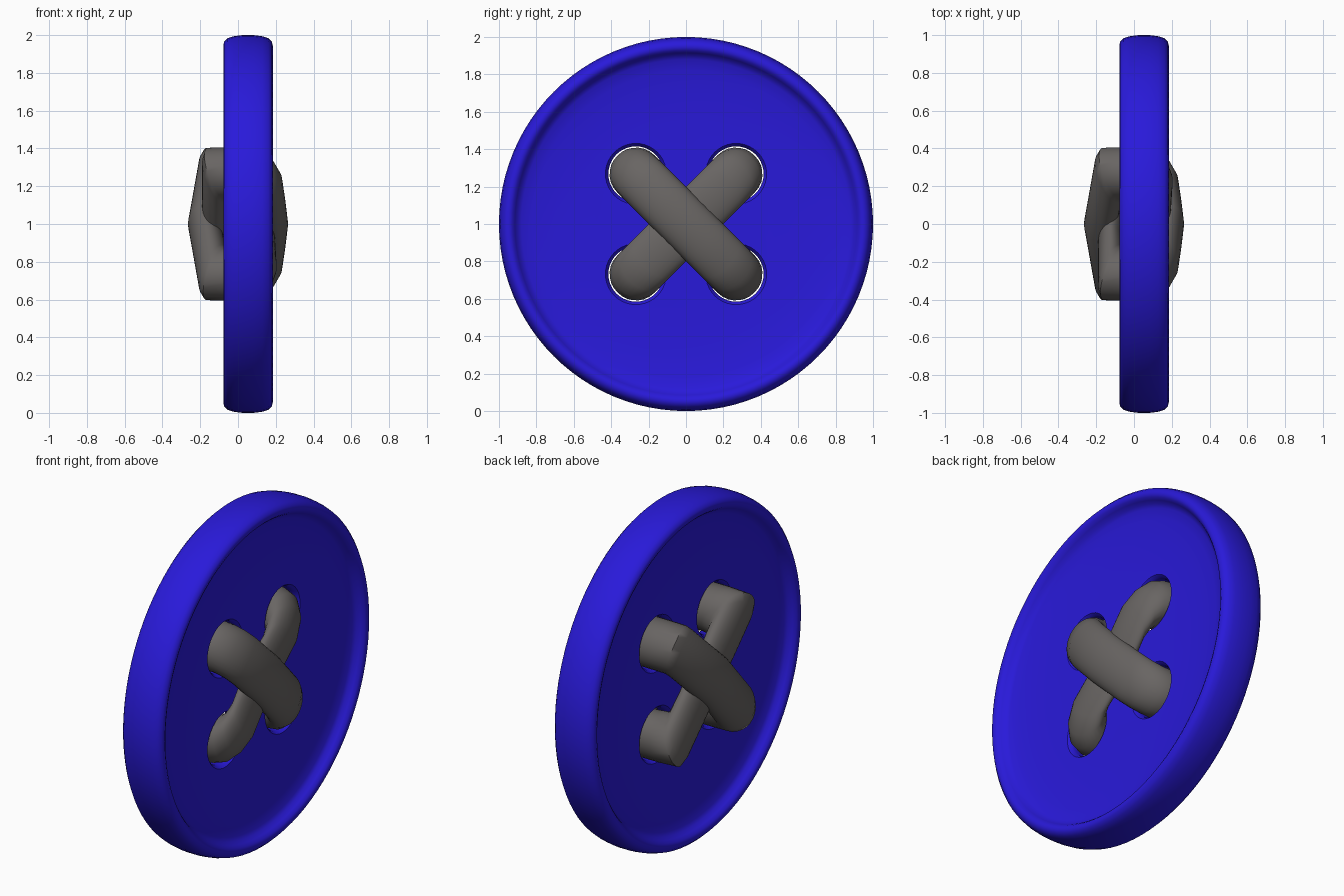
import bpy, bmesh, math
from mathutils import Vector

if "Cube" in bpy.data.objects:
    bpy.data.objects.remove(bpy.data.objects["Cube"])


def finish(name, bm, rgb=None):
    bmesh.ops.recalc_face_normals(bm, faces=bm.faces)
    me = bpy.data.meshes.new(name)
    bm.to_mesh(me)
    bm.free()
    ob = bpy.data.objects.new(name, me)
    bpy.context.collection.objects.link(ob)
    if rgb:
        mat = bpy.data.materials.new(name + "_colour")
        mat.diffuse_color = (*rgb, 1)
        mat.use_nodes = True
        mat.node_tree.nodes["Principled BSDF"].inputs["Base Color"].default_value = mat.diffuse_color
        me.materials.append(mat)
    return ob


def smooth(ob, angle):
    bpy.ops.object.select_all(action='DESELECT')
    ob.select_set(True)
    bpy.context.view_layer.objects.active = ob
    bpy.ops.object.shade_smooth_by_angle(angle=math.radians(angle))


def skin(bm, rings, closed):
    n = len(rings[0])
    pairs = list(zip(rings, rings[1:]))
    if closed:
        pairs.append((rings[-1], rings[0]))
    for a, b in pairs:
        for i in range(n):
            j = (i + 1) % n
            bm.faces.new((a[i], a[j], b[j], b[i]))


def lathe(bm, profile, cy, cz, n):
    # Profile of (x, radius) turned about an axis along x, ends capped flat
    rings = [[bm.verts.new((x, cy + r * math.cos(2 * math.pi * i / n),
                            cz + r * math.sin(2 * math.pi * i / n)))
              for i in range(n)] for x, r in profile]
    skin(bm, rings, False)
    bm.faces.new(rings[0])
    bm.faces.new(rings[-1])


# Button disc: rounded rim with a gently dished face on both sides
MID = 0.053
half = [(0.05, 0.55), (0.056, 0.7), (0.066, 0.82), (0.077, 0.88), (0.088, 0.902),
        (0.108, 0.915), (0.123, 0.928), (0.131, 0.945), (0.126, 0.966),
        (0.108, 0.984), (0.075, 0.994), (0.03, 1.0)]
profile = [(MID - d, r) for d, r in half] + [(MID + d, r) for d, r in reversed(half)]
bm = bmesh.new()
lathe(bm, profile, 0, 1, 96)
disc = finish("button_disc", bm, (0.022, 0.01, 0.70))

# Four thread holes with slightly eased edges
bm = bmesh.new()
flare = [(0.09, 0.20), (0.05, 0.163), (0.035, 0.151), (0.02, 0.147)]
flare = [(MID - d, r) for d, r in flare] + [(MID + d, r) for d, r in reversed(flare)]
for sy in (-1, 1):
    for sz in (-1, 1):
        lathe(bm, flare, sy * 0.268, 1 + sz * 0.268, 40)
cutter = finish("hole_cutter", bm)
cutter.hide_render = True
mod = disc.modifiers.new("holes", 'BOOLEAN')
mod.object = cutter
mod.solver = 'EXACT'
bpy.context.view_layer.objects.active = disc
bpy.ops.object.modifier_apply(modifier=mod.name)
bpy.data.objects.remove(cutter)
smooth(disc, 50)


def stitch(name, stations, side, n=28):
    # Closed thread loop; each station is (inner s, inner x, outer s, outer x)
    loop = stations + [(-a, b, -c, d) for a, b, c, d in stations[-2:0:-1]]
    diag = Vector((0, side, 1)).normalized()
    across = Vector((0, 1, -side)).normalized()
    bm = bmesh.new()
    rings = []
    for si, xi, so, xo in loop:
        inner = diag * si + Vector((xi, 0, 1))
        outer = diag * so + Vector((xo, 0, 1))
        c, h = (inner + outer) / 2, (outer - inner) / 2
        rings.append([bm.verts.new(c + h * math.cos(2 * math.pi * i / n)
                                   + across * 0.14 * math.sin(2 * math.pi * i / n))
                      for i in range(n)])
    skin(bm, rings, True)
    smooth(finish(name, bm, (0.14, 0.13, 0.125)), 60)


# Thread passing over at the back and under at the front
stitch("thread_rising", [
    (0.0, -0.09, 0.0, -0.265), (0.13, -0.075, 0.18, -0.242), (0.22, -0.06, 0.46, -0.207),
    (0.24, -0.05, 0.512, -0.185), (0.245, 0.0, 0.518, -0.06), (0.25, 0.05, 0.518, 0.06),
    (0.245, 0.08, 0.495, 0.125), (0.22, 0.095, 0.43, 0.175), (0.17, 0.10, 0.32, 0.205),
    (0.08, 0.09, 0.14, 0.197), (0.0, 0.08, 0.0, 0.185)], 1)

# Thread passing under at the back and over at the front
stitch("thread_falling", [
    (0.0, -0.05, 0.0, -0.19), (0.14, -0.06, 0.18, -0.19), (0.22, -0.055, 0.46, -0.19),
    (0.24, -0.045, 0.512, -0.178), (0.245, 0.0, 0.518, -0.06), (0.25, 0.05, 0.518, 0.06),
    (0.245, 0.08, 0.495, 0.125), (0.22, 0.095, 0.425, 0.19), (0.17, 0.10, 0.32, 0.234),
    (0.08, 0.105, 0.15, 0.252), (0.0, 0.11, 0.0, 0.265)], -1)
